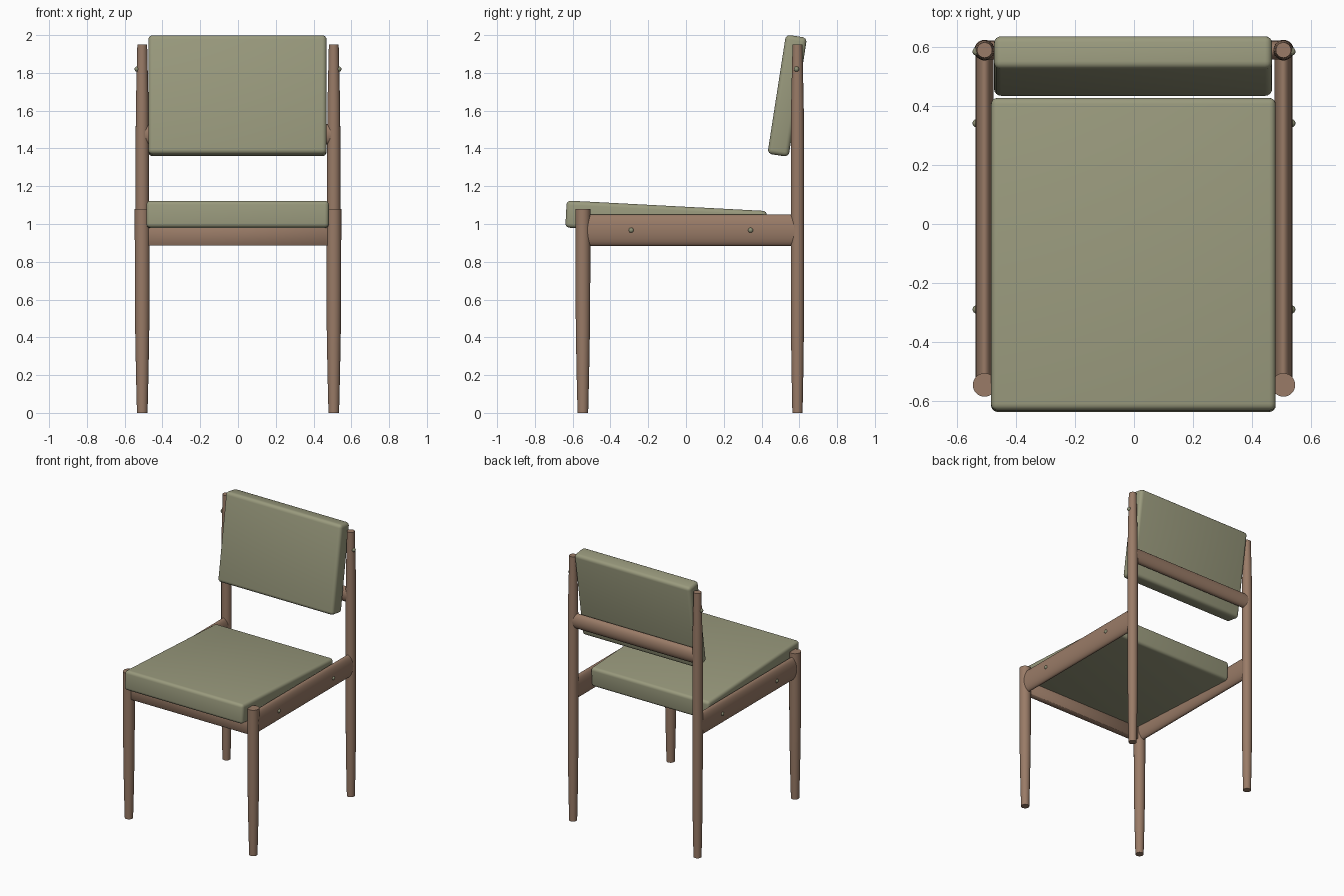
import bpy, bmesh, math
from mathutils import Matrix, Vector

if "Cube" in bpy.data.objects:
    bpy.data.objects.remove(bpy.data.objects["Cube"])


def material(name, rgb):
    m = bpy.data.materials.new(name)
    m.diffuse_color = (*rgb, 1)
    m.use_nodes = True
    m.node_tree.nodes["Principled BSDF"].inputs["Base Color"].default_value = m.diffuse_color
    return m


wood = material("brown wood", (0.32, 0.198, 0.135))
fabric = material("olive fabric", (0.32, 0.322, 0.205))
stud_mat = material("olive stud", (0.27, 0.28, 0.18))


def finish(bm, name, mat, angle=35):
    bmesh.ops.recalc_face_normals(bm, faces=bm.faces)
    me = bpy.data.meshes.new(name)
    bm.to_mesh(me)
    bm.free()
    me.materials.append(mat)
    ob = bpy.data.objects.new(name, me)
    bpy.context.collection.objects.link(ob)
    bpy.ops.object.select_all(action='DESELECT')
    bpy.context.view_layer.objects.active = ob
    ob.select_set(True)
    bpy.ops.object.shade_smooth_by_angle(angle=math.radians(angle))
    return ob


def loft(name, rings, mat):
    """Skin closed rings of points and cap both ends."""
    bm = bmesh.new()
    vs = [[bm.verts.new(p) for p in r] for r in rings]
    n = len(vs[0])
    for a, b in zip(vs, vs[1:]):
        for i in range(n):
            bm.faces.new((a[i], a[(i + 1) % n], b[(i + 1) % n], b[i]))
    bm.faces.new(vs[0][::-1])
    bm.faces.new(vs[-1])
    return finish(bm, name, mat)


def leg(name, x, y, profile):
    n = 32
    rings = [[(x + r * math.cos(2 * math.pi * i / n),
               y + r * math.sin(2 * math.pi * i / n), z) for i in range(n)]
             for r, z in profile]
    return loft(name, rings, wood)


def oval_bar(name, start, end, side, half_w, half_h):
    """Bar with an upright oval section; side is the horizontal width axis."""
    n = 32
    side, up = Vector(side), Vector((0, 0, 1))
    rings = [[Vector(c) + side * half_w * math.cos(2 * math.pi * i / n)
              + up * half_h * math.sin(2 * math.pi * i / n) for i in range(n)]
             for c in (start, end)]
    return loft(name, rings, wood)


def box(name, size, loc, tilt, bevel, mat, segments=4):
    bm = bmesh.new()
    bmesh.ops.create_cube(bm, size=1, matrix=Matrix.Diagonal((*size, 1)))
    bmesh.ops.bevel(bm, geom=bm.edges[:], offset=bevel, segments=segments,
                    profile=0.5, affect='EDGES')
    bm.transform(Matrix.Translation(loc) @ Matrix.Rotation(math.radians(tilt), 4, 'X'))
    return finish(bm, name, mat, 50)


def stud(name, x, y, z):
    bm = bmesh.new()
    bmesh.ops.create_uvsphere(bm, u_segments=16, v_segments=8, radius=0.014,
                              matrix=Matrix.Translation((x, y, z)))
    return finish(bm, name, stud_mat, 60)


LEG_X, FRONT_Y, BACK_Y = 0.507, -0.546, 0.59
front_profile = [(0.028, 0), (0.033, 0.2), (0.037, 0.42), (0.039, 0.65), (0.04, 1.08)]
back_profile = [(0.027, 0), (0.031, 0.2), (0.034, 0.42), (0.035, 0.65),
                (0.035, 1.45), (0.033, 1.65), (0.026, 1.95)]

# Legs, side rails and studs, mirrored left and right
for s, side in ((-1, "left"), (1, "right")):
    x = s * LEG_X
    leg(f"front_leg_{side}", x, FRONT_Y, front_profile)
    leg(f"back_leg_{side}", x, BACK_Y, back_profile)
    oval_bar(f"side_rail_{side}", (x, FRONT_Y, 0.967), (x, BACK_Y, 0.967),
             (1, 0, 0), 0.031, 0.083)
    for i, y in enumerate((-0.29, 0.342)):
        stud(f"rail_stud_{side}_{i + 1}", s * 0.534, y, 0.967)
    stud(f"back_stud_{side}", s * 0.534, 0.585, 1.82)

# Front stretcher and back crossbar
box("front_stretcher", (2 * LEG_X, 0.045, 0.115), (0, FRONT_Y, 0.9425), 0, 0.003, wood, 1)
oval_bar("back_crossbar", (-LEG_X, BACK_Y, 1.475), (LEG_X, BACK_Y, 1.475),
         (0, 1, 0), 0.032, 0.054)

# Cushions
box("seat_cushion", (0.966, 1.062, 0.143), (-0.002, -0.105, 1.025), -3, 0.022, fabric)
box("backrest_cushion", (0.944, 0.113, 0.638), (-0.003, 0.536, 1.679), -8.8, 0.024, fabric)
